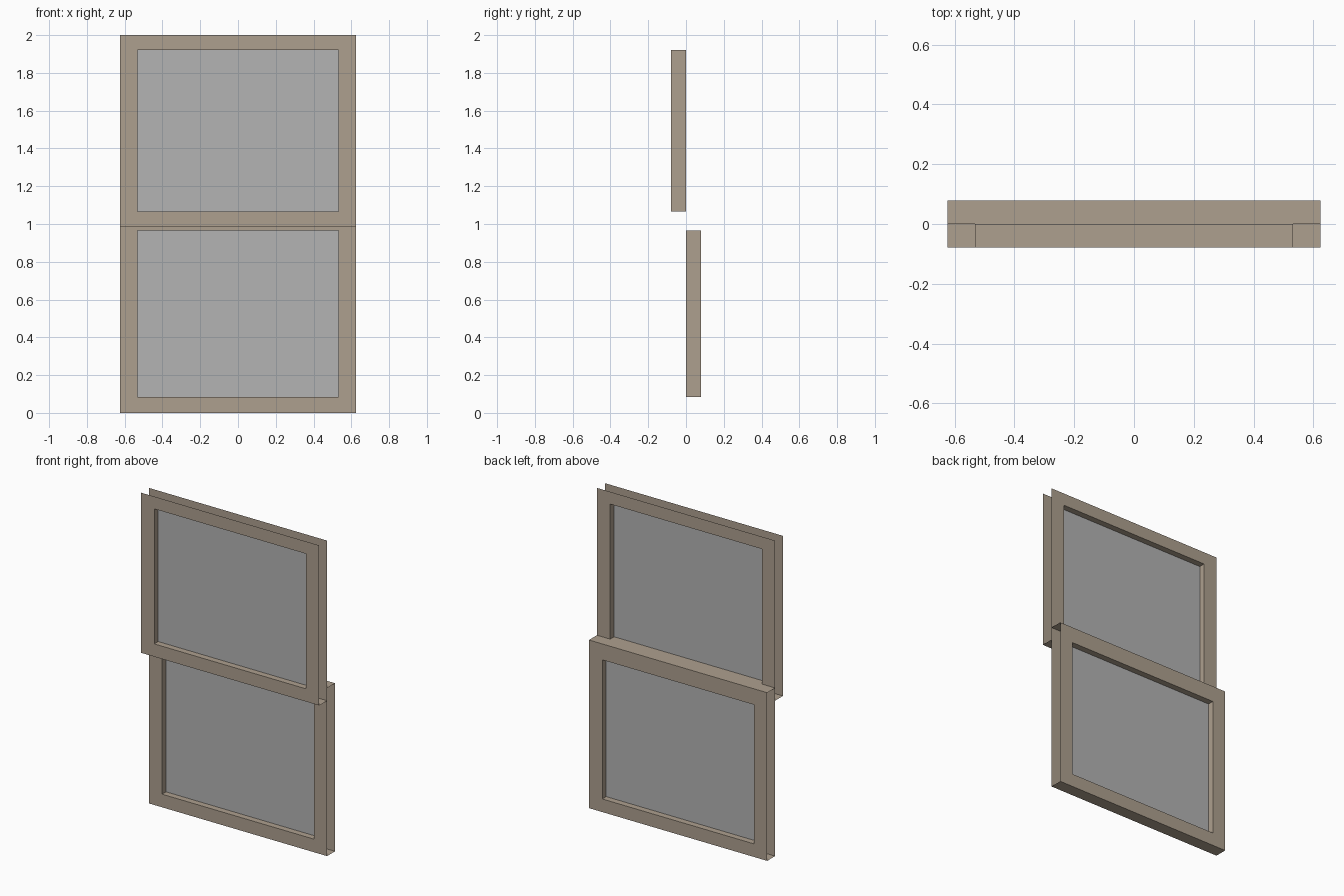
import bpy, bmesh

if "Cube" in bpy.data.objects:
    bpy.data.objects.remove(bpy.data.objects["Cube"])

HW, IW, D = 0.625, 0.532, 0.079   # half width, half opening width, sash depth


def material(name, rgb):
    m = bpy.data.materials.new(name)
    m.diffuse_color = (*rgb, 1)
    m.use_nodes = True
    m.node_tree.nodes["Principled BSDF"].inputs["Base Color"].default_value = m.diffuse_color
    return m


wood = material("tan frame", (0.423, 0.350, 0.273))
pane = material("grey glass", (0.455, 0.455, 0.455))


def build(name, quads, mat):
    bm = bmesh.new()
    for q in quads:
        bm.faces.new([bm.verts.new(p) for p in q])
    bmesh.ops.remove_doubles(bm, verts=bm.verts[:], dist=1e-5)
    me = bpy.data.meshes.new(name)
    bm.to_mesh(me)
    bm.free()
    me.materials.append(mat)
    bpy.context.collection.objects.link(bpy.data.objects.new(name, me))


def loop(w, z0, z1, y):
    return [(-w, y, z0), (w, y, z0), (w, y, z1), (-w, y, z1)]


def sash(name, y0, z0, z1, iz0, iz1, has_top):
    y1 = y0 + D
    of, ob = loop(HW, z0, z1, y0), loop(HW, z0, z1, y1)
    nf, nb = loop(IW, iz0, iz1, y0), loop(IW, iz0, iz1, y1)
    quads = []
    for i in range(4):
        j = (i + 1) % 4
        quads.append((of[i], of[j], nf[j], nf[i]))   # front border
        quads.append((ob[j], ob[i], nb[i], nb[j]))   # back border
        quads.append((nf[i], nf[j], nb[j], nb[i]))   # inner reveal
    # outer sides stay open; bottom rail always closed
    quads.append((of[1], of[0], ob[0], ob[1]))
    if has_top:
        quads.append((of[3], of[2], ob[2], ob[3]))
    build(name + "_frame", quads, wood)
    # glass in the middle of the depth
    build(name + "_glass", [loop(IW, iz0, iz1, y0 + D / 2)], pane)


# upper sash in front, lower sash behind, overlapping at the meeting rail
sash("upper_sash", -D, 0.985, 2.0, 1.066, 1.922, False)
sash("lower_sash", 0.0, 0.0, 1.066, 0.083, 0.965, True)
